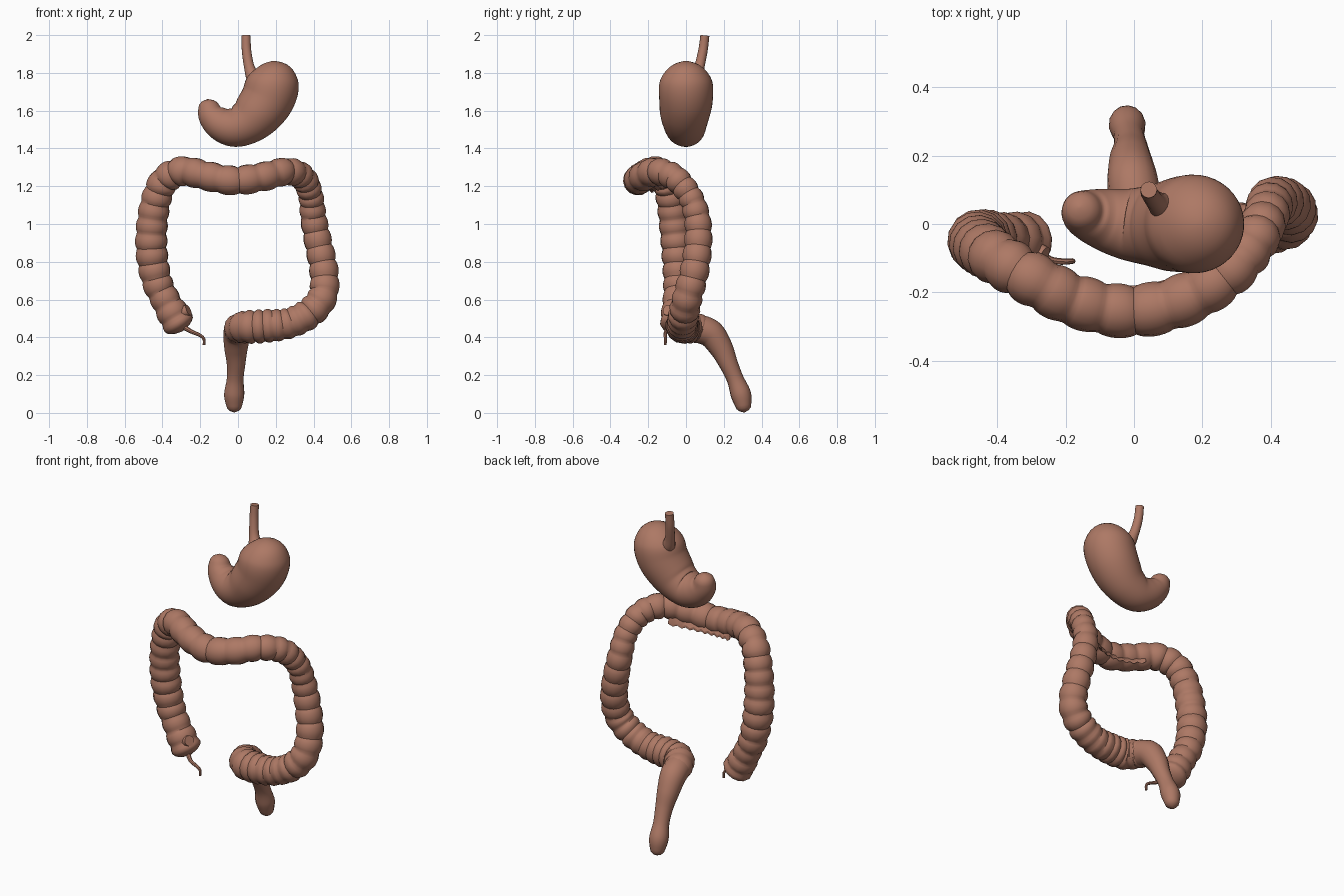
import bpy, bmesh, math
from mathutils import Vector

flesh = bpy.data.materials.new("flesh brown")
flesh.diffuse_color = (0.42, 0.19, 0.13, 1)


def spline(pts, step):
    """Catmull-Rom resampling of rows (x, y, z, radius, fold spacing)."""
    out = []
    n = len(pts)
    for i in range(n - 1):
        p0, p1, p2, p3 = (pts[max(0, min(n - 1, j))] for j in (i - 1, i, i + 1, i + 2))
        k = max(2, round(math.dist(p1[:3], p2[:3]) / step))
        for s in range(k):
            t = s / k
            out.append([0.5 * (2 * b + (c - a) * t + (2 * a - 5 * b + 4 * c - d) * t * t
                               + (3 * b - a - 3 * c + d) * t ** 3)
                        for a, b, c, d in zip(p0, p1, p2, p3)])
    out.append(list(pts[-1]))
    return out


def tube(name, pts, sides=16, step=0.012, depth=0.0, start=0.0, end=0.0, angle=40):
    """Swept tube; depth = fold depth, start/end = length of the rounded ends."""
    rows = spline(pts, step)
    pos = [Vector(r[:3]) for r in rows]
    dist = [0.0]
    for a, b in zip(pos, pos[1:]):
        dist.append(dist[-1] + (b - a).length)
    bm = bmesh.new()
    rings, phase, side = [], 0.0, Vector((0.1, 1, 0.05))
    for i, (p, row) in enumerate(zip(pos, rows)):
        tan = (pos[min(i + 1, len(pos) - 1)] - pos[max(i - 1, 0)]).normalized()
        side = (side - tan * side.dot(tan)).normalized()
        up = tan.cross(side)
        r = row[3]
        if depth:
            if i:
                phase += (dist[i] - dist[i - 1]) / row[4]
            r *= 1 - depth + depth * abs(math.sin(math.pi * phase)) ** 0.6
        for d, length in ((dist[i], start), (dist[-1] - dist[i], end)):
            if length and d < length:
                r *= max(0.12, math.sqrt(1 - (1 - d / length) ** 2))
        rings.append([bm.verts.new(p + r * (side * math.cos(a) + up * math.sin(a)))
                      for a in (2 * math.pi * k / sides for k in range(sides))])
    for a, b in zip(rings, rings[1:]):
        for k in range(sides):
            m = (k + 1) % sides
            bm.faces.new((a[k], a[m], b[m], b[k]))
    bm.faces.new(rings[0])
    bm.faces.new(rings[-1])
    bmesh.ops.recalc_face_normals(bm, faces=bm.faces)
    return finish(name, bm, angle)


def finish(name, bm, angle):
    me = bpy.data.meshes.new(name)
    bm.to_mesh(me)
    bm.free()
    me.materials.append(flesh)
    ob = bpy.data.objects.new(name, me)
    bpy.context.collection.objects.link(ob)
    bpy.ops.object.select_all(action='DESELECT')
    ob.select_set(True)
    bpy.context.view_layer.objects.active = ob
    bpy.ops.object.shade_smooth_by_angle(angle=math.radians(angle))
    return ob


# Stomach bag, from the broad top to the narrow outlet
tube("stomach", [
    (0.19, 0, 1.862, 0.12), (0.19, 0, 1.80, 0.128), (0.18, 0, 1.73, 0.143),
    (0.155, 0, 1.66, 0.142), (0.105, -0.005, 1.59, 0.133), (0.05, -0.005, 1.54, 0.118),
    (-0.02, 0, 1.513, 0.105), (-0.09, 0.015, 1.53, 0.09), (-0.14, 0.03, 1.575, 0.072),
    (-0.155, 0.042, 1.62, 0.056), (-0.16, 0.05, 1.66, 0.045)],
    sides=40, start=0.11, end=0.035, angle=60)

# Gullet
tube("gullet", [
    (0.043, 0.10, 1.998, 0.024), (0.045, 0.09, 1.92, 0.025), (0.06, 0.07, 1.83, 0.028),
    (0.085, 0.05, 1.77, 0.04), (0.13, 0.02, 1.72, 0.05)], sides=16, angle=60)

# Folded large bowel: rising, crossing, descending and S-shaped parts
tube("large_bowel", [
    (-0.29, -0.05, 0.435, 0.085, 0.085), (-0.33, -0.05, 0.50, 0.088, 0.08),
    (-0.385, -0.045, 0.60, 0.080, 0.075), (-0.43, -0.04, 0.70, 0.083, 0.08),
    (-0.457, -0.045, 0.85, 0.087, 0.08), (-0.455, -0.06, 1.0, 0.085, 0.08),
    (-0.43, -0.08, 1.14, 0.082, 0.075), (-0.385, -0.11, 1.235, 0.08, 0.07),
    (-0.29, -0.165, 1.28, 0.08, 0.08), (-0.17, -0.225, 1.255, 0.08, 0.095),
    (-0.02, -0.255, 1.23, 0.08, 0.1), (0.13, -0.228, 1.25, 0.079, 0.1),
    (0.26, -0.155, 1.278, 0.075, 0.08), (0.345, -0.06, 1.245, 0.072, 0.06),
    (0.385, 0.02, 1.15, 0.068, 0.06), (0.40, 0.06, 1.03, 0.072, 0.075),
    (0.425, 0.065, 0.90, 0.076, 0.085), (0.455, 0.045, 0.75, 0.079, 0.085),
    (0.45, 0.01, 0.62, 0.081, 0.075), (0.38, -0.01, 0.53, 0.083, 0.06),
    (0.27, -0.02, 0.475, 0.083, 0.05), (0.15, -0.02, 0.46, 0.09, 0.05),
    (0.06, -0.005, 0.455, 0.09, 0.05), (0.01, 0.05, 0.45, 0.083, 0.05),
    (0.0, 0.10, 0.435, 0.074, 0.06)],
    sides=14, depth=0.15, start=0.05, angle=35)

# Straight end part curving back and down
tube("rectum", [
    (0.005, 0.06, 0.448, 0.076), (-0.005, 0.13, 0.42, 0.074), (-0.01, 0.185, 0.345, 0.063),
    (-0.01, 0.225, 0.26, 0.050), (-0.015, 0.26, 0.18, 0.045), (-0.02, 0.29, 0.10, 0.054),
    (-0.02, 0.303, 0.04, 0.043), (-0.02, 0.308, 0.003, 0.03)],
    sides=14, end=0.025, angle=60)

# Worm-like appendix under the blind end
tube("appendix", [
    (-0.28, -0.08, 0.45, 0.014), (-0.245, -0.105, 0.43, 0.011), (-0.20, -0.11, 0.41, 0.009),
    (-0.18, -0.108, 0.39, 0.008), (-0.18, -0.11, 0.36, 0.007)], sides=8)

# Short inlet stub on the blind end
tube("inlet_stub", [(-0.32, -0.07, 0.52, 0.035), (-0.262, -0.095, 0.545, 0.03)], sides=12)

# Thin ragged fringe on the back underside of the crossing part
bm = bmesh.new()
line = []
for i in range(19):
    x = -0.2 + 0.4 * i / 18
    y = -0.19 + 1.4 * (x + 0.02) ** 2
    z = 1.175 + 0.6 * x * x
    drop = 0.012 if i % 2 else 0.0
    line.append([bm.verts.new(v) for v in (
        (x, y - 0.03, z + 0.03), (x, y + 0.01, z - drop),
        (x, y + 0.01, z + 0.014 - drop), (x, y - 0.02, z + 0.055))])
for a, b in zip(line, line[1:]):
    for k in range(3):
        bm.faces.new((a[k], b[k], b[k + 1], a[k + 1]))
bmesh.ops.recalc_face_normals(bm, faces=bm.faces)
finish("bowel_fringe", bm, 30)
